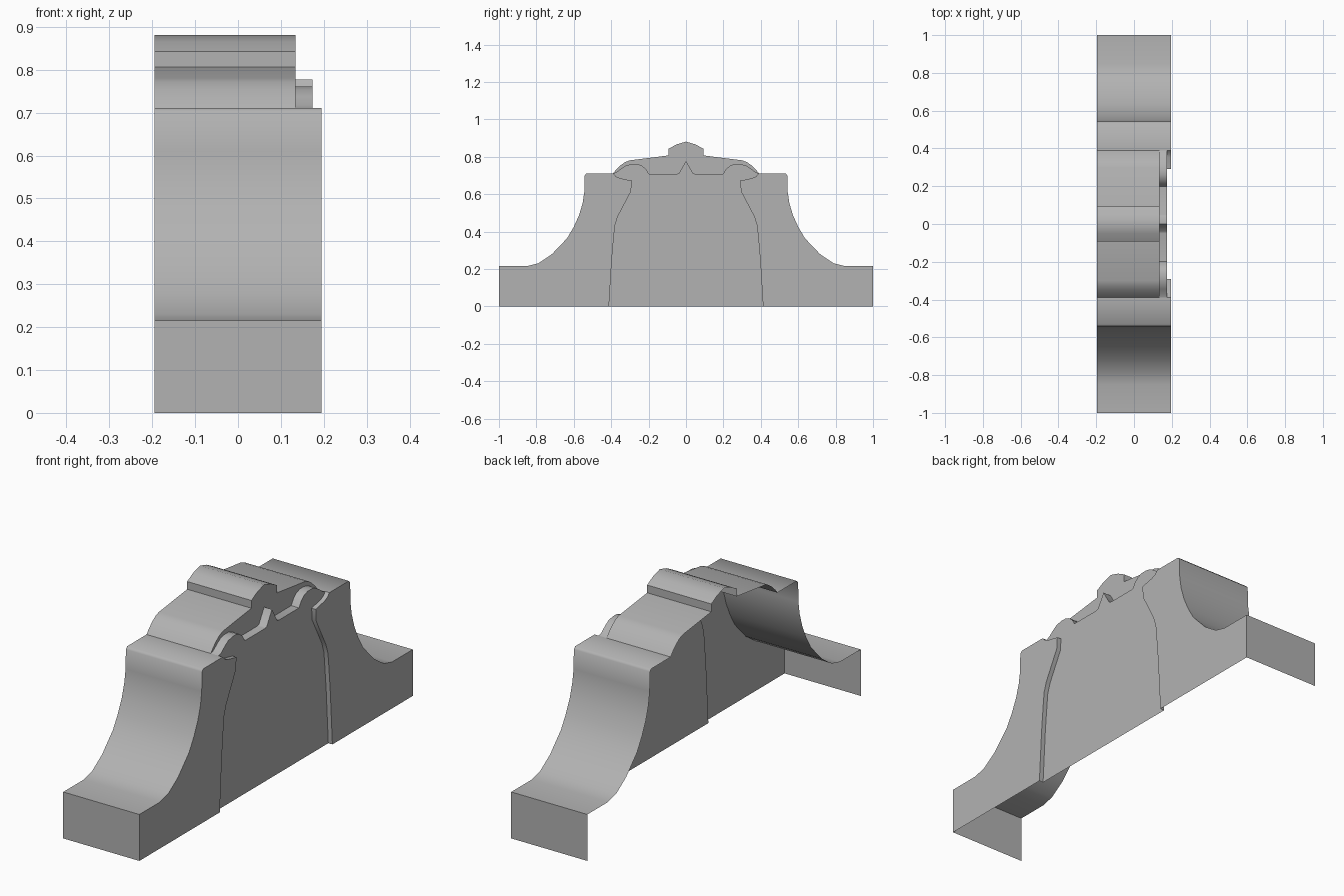
import bpy, bmesh, math

if "Cube" in bpy.data.objects:
    bpy.data.objects.remove(bpy.data.objects["Cube"])

BACK, CROWN_X, PANEL_X, WING_X = -0.195, 0.134, 0.174, 0.195

# Half outlines as (y, z); all run from the outer end towards the centre
outer = [(1, 0), (1, .215), (.85, .215), (.79, .23), (.716, .28), (.636, .364),
         (.60, .425), (.572, .487), (.553, .55), (.544, .61), (.542, .70),
         (.532, .711), (.39, .711)]
lip = [(.39, .711), (.375, .695), (.353, .685), (.29, .672), (.294, .615),
       (.342, .524), (.365, .48), (.38, .433), (.388, .35), (.397, .246), (.412, 0)]
crown = [(.39, .711), (.375, .73), (.35, .754), (.325, .772), (.3, .781),
         (.093, .807), (.093, .843), (.05, .866), (0, .881)]
scallop = [(.39, .711), (.37, .718), (.345, .738), (.32, .754), (.29, .761),
           (.26, .761), (.235, .752), (.215, .735), (.198, .708), (.05, .708),
           (.038, .712), (0, .777)]

# Mid grey stone
stone = bpy.data.materials.new("stone_grey")
stone.diffuse_color = (0.446, 0.446, 0.446, 1)
stone.use_nodes = True
stone.node_tree.nodes["Principled BSDF"].inputs["Base Color"].default_value = stone.diffuse_color


def wall(bm, pts, x0, x1):
    """Sweep an outline along x."""
    for a, b in zip(pts, pts[1:]):
        bm.faces.new([bm.verts.new(p) for p in
                      ((x0, *a), (x0, *b), (x1, *b), (x1, *a))])


def plate(bm, pts, x):
    """Flat face in the plane x, facing +x."""
    f = bm.faces.new([bm.verts.new((x, *p)) for p in pts])
    f.normal_update()
    if f.normal.x < 0:
        f.normal_flip()
    bmesh.ops.triangulate(bm, faces=[f])


def part(name, walls, face, x):
    """Half shell of walls plus a front plate, mirrored across y."""
    bm = bmesh.new()
    for w in walls:
        wall(bm, *w)
    plate(bm, face, x)
    bmesh.ops.remove_doubles(bm, verts=bm.verts[:], dist=1e-4)
    me = bpy.data.meshes.new(name)
    bm.to_mesh(me)
    bm.free()
    me.materials.append(stone)
    ob = bpy.data.objects.new(name, me)
    bpy.context.collection.objects.link(ob)
    bpy.ops.object.select_all(action='DESELECT')
    ob.select_set(True)
    bpy.context.view_layer.objects.active = ob
    m = ob.modifiers.new("Mirror", 'MIRROR')
    m.use_axis = (False, True, False)
    m.merge_threshold = 1e-4
    bpy.ops.object.modifier_apply(modifier="Mirror")
    bpy.ops.object.shade_smooth_by_angle(angle=math.radians(50))
    return ob


# Swept side wings, open at the back and underneath
part("side_wings", [(outer, BACK, WING_X), (lip, PANEL_X, WING_X)],
     outer + lip[1:], WING_X)

# Peaked crown with the set-back strip above the panel
part("crown", [(crown, BACK, CROWN_X)],
     crown + scallop[:0:-1], CROWN_X)

# Raised centre panel with a scalloped top edge
part("centre_panel", [(scallop, CROWN_X, PANEL_X)],
     scallop + [(0, 0)] + lip[:0:-1], PANEL_X)
